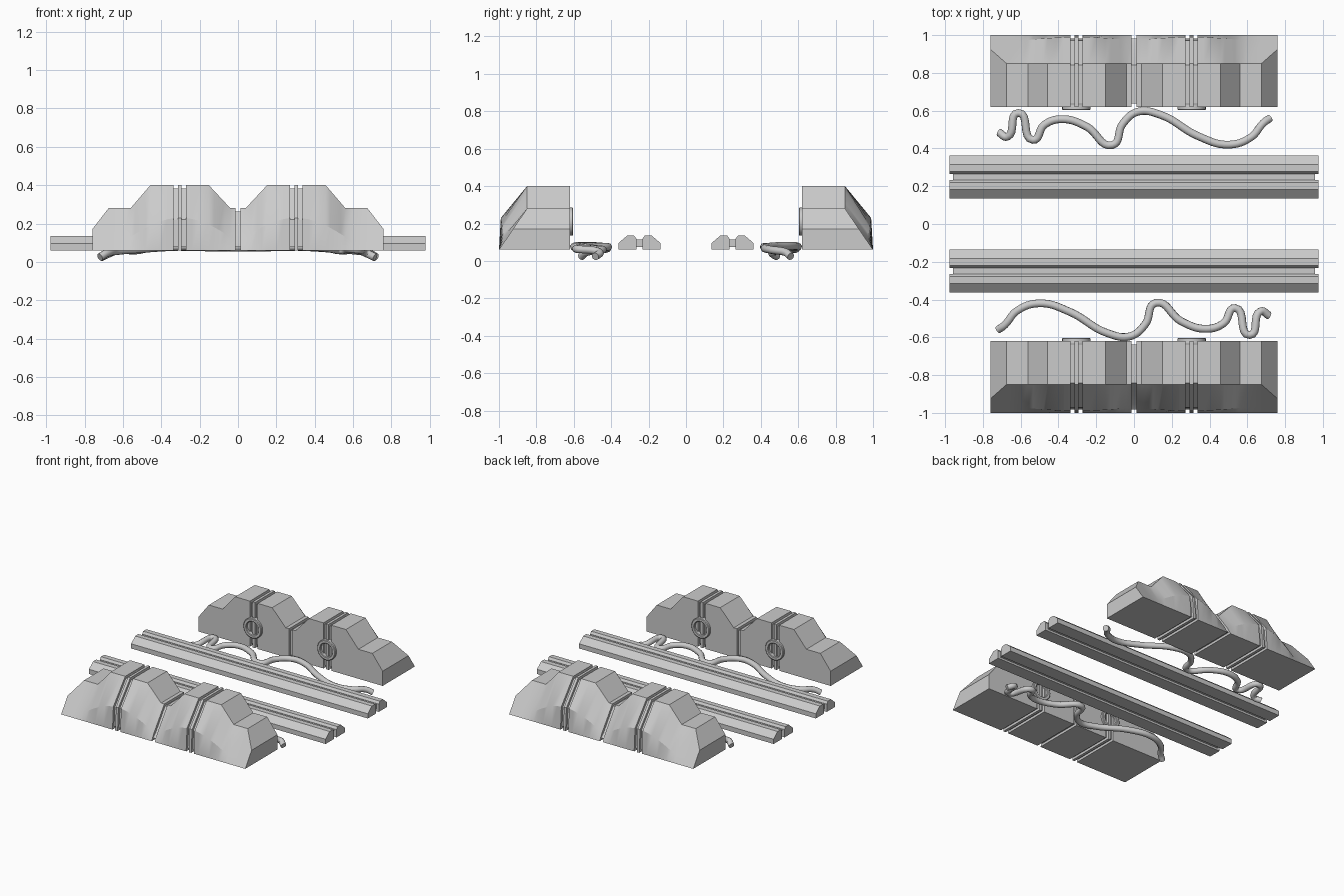
import bpy, bmesh, math
from mathutils import Matrix

if "Cube" in bpy.data.objects:
    bpy.data.objects.remove(bpy.data.objects["Cube"])

def loft(name, rings, smooth=30):
    """Skin a list of equal-length closed rings and cap both ends."""
    bm = bmesh.new()
    rows = [[bm.verts.new(p) for p in r] for r in rings]
    n = len(rows[0])
    for a, b in zip(rows, rows[1:]):
        for i in range(n):
            j = (i + 1) % n
            bm.faces.new((a[i], a[j], b[j], b[i]))
    bm.faces.new(rows[0])
    bm.faces.new(rows[-1])
    bmesh.ops.recalc_face_normals(bm, faces=bm.faces)
    me = bpy.data.meshes.new(name)
    bm.to_mesh(me)
    bm.free()
    return place(name, me, smooth)

def place(name, data, smooth=30):
    """Add the part and its half-turn copy on the opposite side."""
    for side, ang in (("back", 0), ("front", math.pi)):
        ob = bpy.data.objects.new(f"{name}_{side}", data)
        bpy.context.collection.objects.link(ob)
        ob.matrix_world = Matrix.Rotation(ang, 4, 'Z')
        if ob.type == 'MESH' and side == "back":
            bpy.ops.object.select_all(action='DESELECT')
            ob.select_set(True)
            bpy.context.view_layer.objects.active = ob
            bpy.ops.object.shade_smooth_by_angle(angle=math.radians(smooth))

# Housing: twin-humped block, bulging outwards behind each hump
TOP = [(0, .28), (.04, .28), (.152, .40), (.457, .40), (.56, .28), (.675, .28), (.76, .17)]

def height(x):
    x = abs(x)
    for (x0, z0), (x1, z1) in zip(TOP, TOP[1:]):
        if x <= x1 + 1e-6:
            return z0 + (z1 - z0) * (x - x0) / (x1 - x0)
    return TOP[-1][1]

def section(x, d=0):
    z = height(x)
    b = math.sin(math.pi * min(abs(x), .6) / .6)
    back = .85 + max(0, .28 - z) * .15 / .22
    return [(x, .62 + d, .06 + d), (x, .62 + d, z - d), (x, back - d * .5, z - d),
            (x, .97 + .02 * b - d, .104 + .126 * b - d * .5), (x, 1 - d, .06 + d)]

D = .018
GROOVES = [(.272, .294), (.314, .336)]
half = [(x, 0) for x in (.013, .04, .07, .1, .125, .152, .2, .24)]
for a, b in GROOVES:
    half += [(a, 0), (a, D), (b, D), (b, 0)]
half += [(x, 0) for x in (.37, .41, .457, .48, .51, .535, .56, .6, .675, .76)]
stations = [(-x, d) for x, d in reversed(half)] + [(-.013, D), (.013, D)] + half
loft("housing", [section(x, d) for x, d in stations])

# Round sockets on the inner wall
for cx, label in ((-.305, "left"), (.305, "right")):
    bm = bmesh.new()
    prof = [(.075, .632), (.075, .607), (.07, .603), (.054, .603), (.05, .607), (.05, .632)]
    N = 32
    rows = [[bm.verts.new((cx + r * math.cos(2 * math.pi * k / N), y,
                           .21 + r * math.sin(2 * math.pi * k / N))) for r, y in prof]
            for k in range(N)]
    for k in range(N):
        a, b = rows[k], rows[(k + 1) % N]
        for i in range(len(prof)):
            j = (i + 1) % len(prof)
            bm.faces.new((a[i], a[j], b[j], b[i]))
    bmesh.ops.recalc_face_normals(bm, faces=bm.faces)
    me = bpy.data.meshes.new("socket_" + label)
    bm.to_mesh(me)
    bm.free()
    place("socket_" + label, me)

# Rails: two chamfered strips joined by a recessed web
def bar(name, prof, hx):
    loft(name, [[(x, y, z) for y, z in prof] for x in (-hx, hx)])

strip = [(.016, .06), (.016, .118), (.028, .135), (.066, .135), (.113, .095), (.113, .06)]
for s, label in ((1, "outer"), (-1, "inner")):
    bar("rail_" + label, [(.249 + s * y, z) for y, z in strip], .977)
bar("rail_web", [(.22, .075), (.22, .115), (.278, .115), (.278, .075)], .957)

# Loose cables
PATH = [(-.715, .485, .024), (-.67, .462, .045), (-.612, .588, .065), (-.535, .445, .06),
        (-.475, .525, .07), (-.38, .555, .078), (-.25, .515, .078), (-.115, .418, .075),
        (-.06, .53, .075), (.02, .594, .075), (.14, .578, .08), (.34, .465, .078),
        (.5, .42, .068), (.62, .46, .058), (.685, .535, .045), (.72, .56, .024)]
cu = bpy.data.curves.new("cable", 'CURVE')
cu.dimensions = '3D'
cu.bevel_depth = .021
cu.bevel_resolution = 3
cu.resolution_u = 8
cu.use_fill_caps = True
sp = cu.splines.new('BEZIER')
sp.bezier_points.add(len(PATH) - 1)
for bp, p in zip(sp.bezier_points, PATH):
    bp.co = p
    bp.handle_left_type = bp.handle_right_type = 'AUTO'
place("cable", cu)
